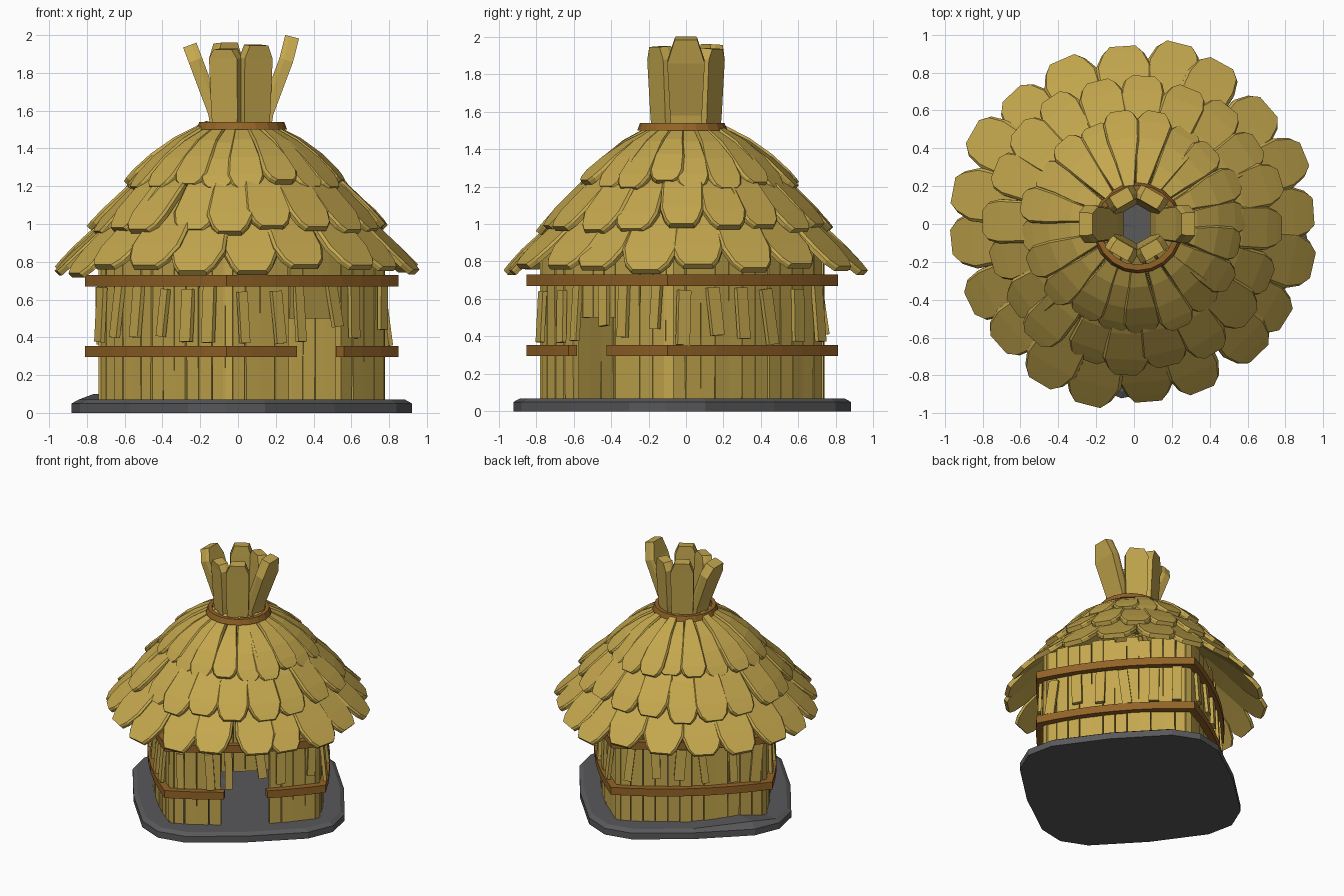
import bpy, bmesh, math, random
from mathutils import Matrix, Vector

random.seed(4)
if "Cube" in bpy.data.objects:
    bpy.data.objects.remove(bpy.data.objects["Cube"])


def material(name, rgb):
    m = bpy.data.materials.new(name)
    m.use_nodes = True
    m.diffuse_color = (*rgb, 1)
    m.node_tree.nodes["Principled BSDF"].inputs["Base Color"].default_value = (*rgb, 1)
    return m


STRAW = material("straw", (0.55, 0.385, 0.075))
WOOD = material("brown wood", (0.29, 0.125, 0.02))
STONE = material("grey stone", (0.1, 0.1, 0.105))
CENTRE = Vector((0.02, -0.02, 0))
FACING = math.radians(-50.5)      # direction of the doorway wall


def finish(name, bm, mat):
    bmesh.ops.recalc_face_normals(bm, faces=bm.faces)
    mesh = bpy.data.meshes.new(name)
    bm.to_mesh(mesh)
    bm.free()
    mesh.materials.append(mat)
    ob = bpy.data.objects.new(name, mesh)
    bpy.context.collection.objects.link(ob)
    return ob


def jit(a):
    return random.uniform(-a, a)


def wall_point(side, s, half, bow=0.07):
    """Point on a bowed square wall, s metres along the side, and its facing angle."""
    t = s / half
    ang = FACING + side * math.pi / 2
    p = Matrix.Rotation(ang, 3, "Z") @ Vector((half + bow * (1 - t * t), s, 0))
    return CENTRE + p, ang - math.atan(-2 * bow * t / half)


def skin(bm, rings, closed=False):
    """Join equal rings of points into a solid."""
    vs = [[bm.verts.new(p) for p in r] for r in rings]
    n = len(vs[0])
    pairs = list(zip(vs, vs[1:])) + ([(vs[-1], vs[0])] if closed else [])
    for a, b in pairs:
        for i in range(n):
            j = (i + 1) % n
            bm.faces.new((a[i], a[j], b[j], b[i]))
    if not closed:
        bm.faces.new(vs[0])
        bm.faces.new(vs[-1])


def box(bm, pos, ang, size, tilt=0, kick=0):
    m = (Matrix.Translation(pos) @ Matrix.Rotation(ang, 4, "Z")
         @ Matrix.Rotation(kick, 4, "Y") @ Matrix.Rotation(tilt, 4, "X")
         @ Matrix.Diagonal((*size, 1)))
    bmesh.ops.create_cube(bm, size=1, matrix=m)


def blade(bm, ang, path, widths, thick, centre=Vector()):
    """Leaf-like slab following a radius/height path."""
    rot = Matrix.Rotation(ang, 3, "Z")
    rings = []
    for i, (p, w) in enumerate(zip(path, widths)):
        d = (path[min(i + 1, len(path) - 1)] - path[max(i - 1, 0)]).normalized()
        n = Vector((-d.y, d.x))
        q = p - n * thick
        mid = p - n * thick * 0.35
        rings.append([centre + rot @ Vector(v) for v in (
            (p.x, -w * 0.9, p.y), (p.x, w * 0.9, p.y), (mid.x, w, mid.y),
            (q.x, w, q.y), (q.x, -w, q.y), (mid.x, -w, mid.y))])
    skin(bm, rings)


def curve(a, b, c, ts):
    return [a * (1 - t) ** 2 + b * 2 * t * (1 - t) + c * t * t for t in ts]


# Stone slab: chamfered square with one raised edge
bm = bmesh.new()
outline = []
for k in range(4):
    for x, y in ((0.74, -0.45), (0.77, 0), (0.74, 0.45), (0.64, 0.64)):
        outline.append(Matrix.Rotation(FACING + k * math.pi / 2, 3, "Z") @ Vector((x, y, 0)) + CENTRE)
low = [bm.verts.new(p) for p in outline]
mid = [bm.verts.new(p + Vector((0, 0, 0.05))) for p in outline]
top = []
for i, p in enumerate(outline):
    q = CENTRE + (p - CENTRE) * 0.96
    q.z = 0.1 if i == 10 else 0.07
    top.append(bm.verts.new(q))
hub = bm.verts.new(CENTRE + Vector((0, 0, 0.07)))
bm.faces.new(low)
for i in range(len(outline)):
    j = (i + 1) % len(outline)
    bm.faces.new((low[i], low[j], mid[j], mid[i]))
    bm.faces.new((mid[i], mid[j], top[j], top[i]))
    bm.faces.new((top[i], top[j], hub))
finish("stone_base", bm, STONE)

# Wall planks, shortened above the doorway
bm = bmesh.new()
HALF, COUNT = 0.525, 12
step = 2 * HALF / COUNT
for side in range(4):
    for i in range(COUNT):
        s = -HALF + step * (i + 0.5)
        p, a = wall_point(side, s, HALF)
        z0 = 0.5 if side == 0 and abs(s) < 0.15 else 0.05
        z1 = 0.92 + jit(0.02)
        p.z = (z0 + z1) / 2
        box(bm, p, a + jit(0.06), (0.04 + jit(0.008), step * 0.97, z1 - z0), jit(0.008))
    # Corner post
    p, a = wall_point(side, HALF, HALF)
    box(bm, p + Vector((0, 0, 0.485)), FACING + (side + 0.5) * math.pi / 2, (0.035, 0.05, 0.87))
finish("wall_planks", bm, STRAW)

# Loose crooked straw strips hanging on the walls
bm = bmesh.new()
for side in range(4):
    for i in range(6):
        s = -0.47 + 0.188 * i + jit(0.03)
        p, a = wall_point(side, s, 0.565)
        length = 0.27 + jit(0.04)
        p.z = 0.66 - length / 2 + jit(0.02)
        if side == 0 and abs(s) < 0.12:
            p.z += 0.06
        box(bm, p, a, (0.025, 0.065 + jit(0.012), length), jit(0.13), -0.07 + jit(0.05))
finish("loose_strips", bm, STRAW)


# Wooden bands around the walls
def band(name, z, door):
    samples = []
    for side in range(4):
        for i in range(8):
            samples.append((side, -0.59 + 1.18 * i / 8))
    if door:
        samples = ([(0, 0.16)] + [q for q in samples if q[0] or q[1] > 0.16]
                   + [q for q in samples if q[0] == 0 and q[1] < -0.16] + [(0, -0.16)])
    rings = []
    for side, s in samples:
        out = wall_point(side, s, 0.59)[0]
        inn = CENTRE + (out - CENTRE) * 0.925
        rings.append([q + Vector((0, 0, h)) for q, h in
                      ((out, z - 0.03), (out, z + 0.03), (inn, z + 0.03), (inn, z - 0.03))])
    bm = bmesh.new()
    skin(bm, rings, closed=not door)
    finish(name, bm, WOOD)


band("lower_band", 0.325, True)
band("upper_band", 0.7, False)

# Three overlapping tiers of roof thatch
TS = (0, 0.35, 0.62, 0.85, 0.95, 1)
SHAPE = (0.24, 0.58, 0.87, 1, 0.8, 0.52)
tiers = (("lower_thatch", (0.17, 1.42), (0.6, 1.13), (0.965, 0.765), 0.145, 0.0),
         ("middle_thatch", (0.17, 1.47), (0.53, 1.29), (0.79, 0.985), 0.122, 0.5),
         ("upper_thatch", (0.17, 1.525), (0.42, 1.42), (0.585, 1.215), 0.094, 0.0))
for name, a, b, c, w, shift in tiers:
    bm = bmesh.new()
    for i in range(20):
        ang = (i + shift + jit(0.12)) * math.tau / 20 + 0.1
        lift = Vector((0, 0.012 * (i % 2) + jit(0.008)))
        reach = Vector((jit(0.025), jit(0.025)))
        path = curve(Vector(a) + lift, Vector(b) + lift, Vector(c) + reach, TS)
        blade(bm, ang, path, [w * k * (1 + jit(0.05)) for k in SHAPE], 0.036)
    finish(name, bm, STRAW)

# Tied straw bundle on top, flaring to both sides
bm = bmesh.new()
for i, peak in enumerate((2.0, 1.94, 1.96, 1.96, 1.93, 1.95)):
    if i % 3 == 0:
        path, widths = ((0.07, 1.42), (0.1, 1.6), (0.205, 1.88), (0.235, peak)), (0.07, 0.085, 0.1, 0.06)
    else:
        path, widths = ((0.09, 1.42), (0.1, 1.6), (0.115, 1.88), (0.12, peak)), (0.07, 0.08, 0.085, 0.055)
    blade(bm, i * math.pi / 3, [Vector(p) for p in path], widths, 0.075, Vector((0.015, 0, 0)))
finish("top_bundle", bm, STRAW)

# Wooden tie ring
bm = bmesh.new()
rings = []
for i in range(20):
    d = Vector((math.cos(i * math.tau / 20), math.sin(i * math.tau / 20), 0))
    rings.append([CENTRE + d * r + Vector((0, 0, z)) for r, z in
                  ((0.24, 1.5), (0.225, 1.54), (0.195, 1.54), (0.195, 1.5))])
skin(bm, rings, closed=True)
finish("tie_ring", bm, WOOD)
